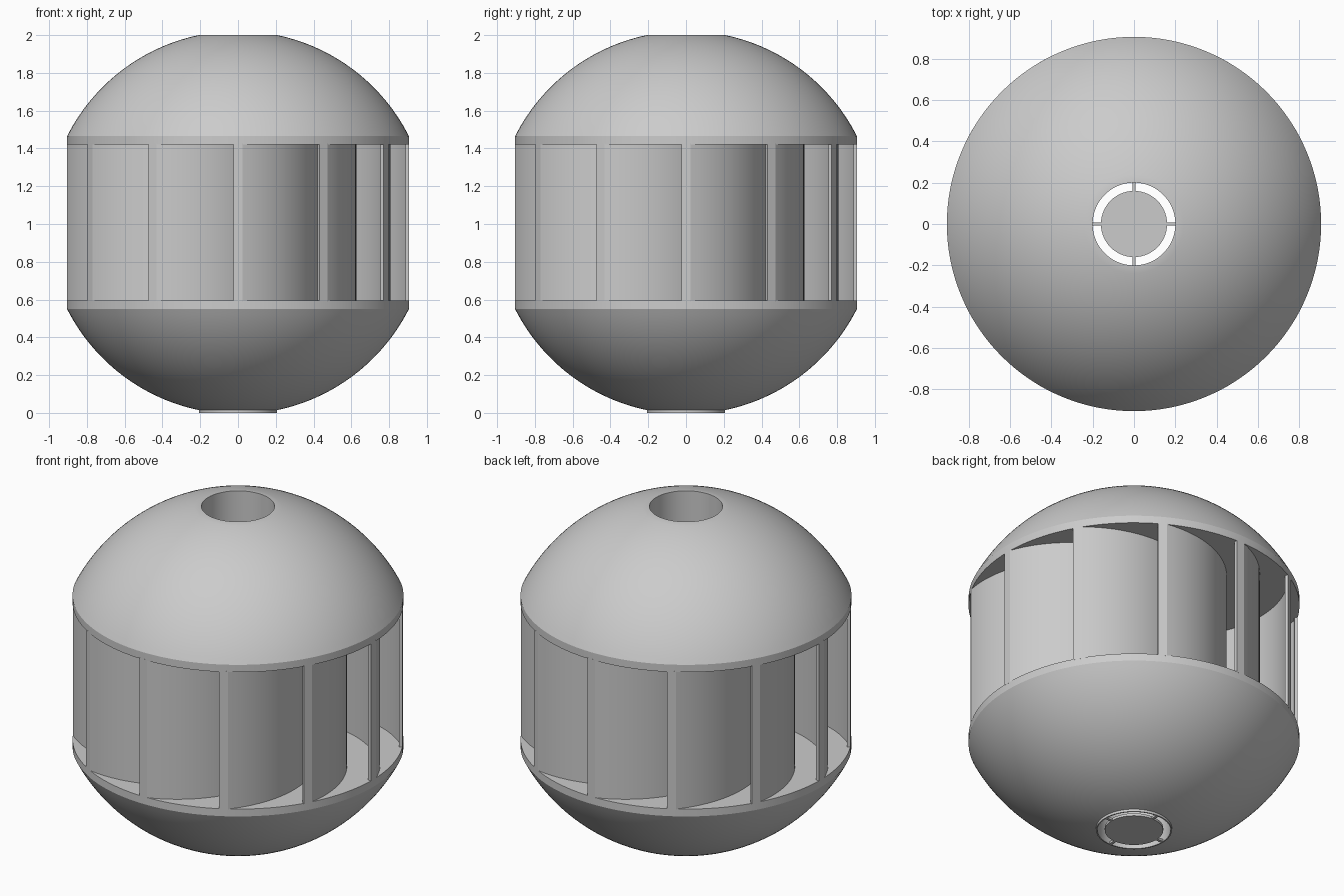
import bpy, bmesh, math
from math import sin, cos, radians, pi
from mathutils import Matrix

if "Cube" in bpy.data.objects:
    bpy.data.objects.remove(bpy.data.objects["Cube"])

# One plain grey for everything
grey = bpy.data.materials.new("plain_grey")
grey.use_nodes = True
colour = (0.6, 0.6, 0.6, 1)
grey.diffuse_color = colour
grey.node_tree.nodes["Principled BSDF"].inputs["Base Color"].default_value = colour

BODY_R, HOLE_R = 0.905, 0.2
MID_Z, RIM_H, WIN_H = 1.0075, 0.4575, 0.413
BALL_R = math.hypot(BODY_R, RIM_H)
LIP_R = 0.207


def finish(name, bm, crease=15):
    """Turn a bmesh into a smooth shaded object with sharp creases."""
    bmesh.ops.recalc_face_normals(bm, faces=bm.faces)
    for f in bm.faces:
        f.smooth = True
    for e in bm.edges:
        e.smooth = e.calc_face_angle(pi) < radians(crease)
    mesh = bpy.data.meshes.new(name)
    bm.to_mesh(mesh)
    bm.free()
    mesh.materials.append(grey)
    obj = bpy.data.objects.new(name, mesh)
    bpy.context.collection.objects.link(obj)
    return obj


def lathe(name, profile, steps=128):
    """Spin a closed (radius, z) outline about the upright axis."""
    bm = bmesh.new()
    verts = [bm.verts.new((r, 0, z)) for r, z in profile]
    edges = [bm.edges.new((v, verts[i - 1])) for i, v in enumerate(verts)]
    bmesh.ops.spin(bm, geom=verts + edges, cent=(0, 0, 0), axis=(0, 0, 1),
                   angle=2 * pi, steps=steps, use_merge=True)
    bmesh.ops.remove_doubles(bm, verts=bm.verts, dist=1e-5)
    return finish(name, bm)


def extrude(name, outline, z0, z1, turn=0):
    """Raise a flat plan outline into a solid and turn it about z."""
    bm = bmesh.new()
    face = bm.faces.new([bm.verts.new((x, y, z0)) for x, y in outline])
    new = bmesh.ops.extrude_face_region(bm, geom=[face])["geom"]
    bmesh.ops.translate(bm, vec=(0, 0, z1 - z0),
                        verts=[v for v in new if isinstance(v, bmesh.types.BMVert)])
    bmesh.ops.rotate(bm, verts=bm.verts, matrix=Matrix.Rotation(turn, 3, 'Z'))
    return finish(name, bm)


# Domed caps with a channel through the middle
start, end = math.asin(LIP_R / BALL_R), math.asin(BODY_R / BALL_R)
dome = []
for i in range(29):
    a = start + (end - start) * i / 28
    dome.append((BALL_R * sin(a), BALL_R * cos(a)))
for name, side, tip in (("upper_cap", 1, 2.0), ("lower_cap", -1, 0.0)):
    outline = [(HOLE_R, tip), (LIP_R, tip)]
    outline += [(r, MID_Z + side * h) for r, h in dome[0 if side < 0 else 1:]]
    outline += [(BODY_R, MID_Z + side * WIN_H), (HOLE_R, MID_Z + side * WIN_H)]
    lathe(name, outline)

# Twelve curved vanes, each with a narrow rib on the outer wall
HALF, CURVE, THICK = 0.025, 0.65, 0.018
d0, d1, n = radians(20), radians(86), 20
outer, inner = [], []
for i in range(n + 1):
    d = d0 + (d1 - d0) * i / n
    x = HALF + CURVE * (sin(d) - sin(d0))
    y = -BODY_R + CURVE * (cos(d0) - cos(d))
    outer.append((x, y))
    inner.append((x - THICK * sin(d), y + THICK * cos(d)))
vane = [(-HALF, -BODY_R), (0, -BODY_R)] + outer + inner[::-1]
vane.append((-HALF, -BODY_R + THICK))
for k in range(12):
    extrude(f"vane_{k + 1}", vane, MID_Z - WIN_H - 0.005, MID_Z + WIN_H + 0.005,
            k * pi / 6)

# Floor disc held in the lower opening by four thin struts
PLATE = 0.015
lathe("floor_disc", [(0, 0), (0.16, 0), (0.16, PLATE), (0, PLATE)], 64)
strut = [(0.155, -0.008), (0.203, -0.008), (0.203, 0.008), (0.155, 0.008)]
for k in range(4):
    extrude(f"floor_strut_{k + 1}", strut, 0.001, PLATE - 0.001, k * pi / 2)
